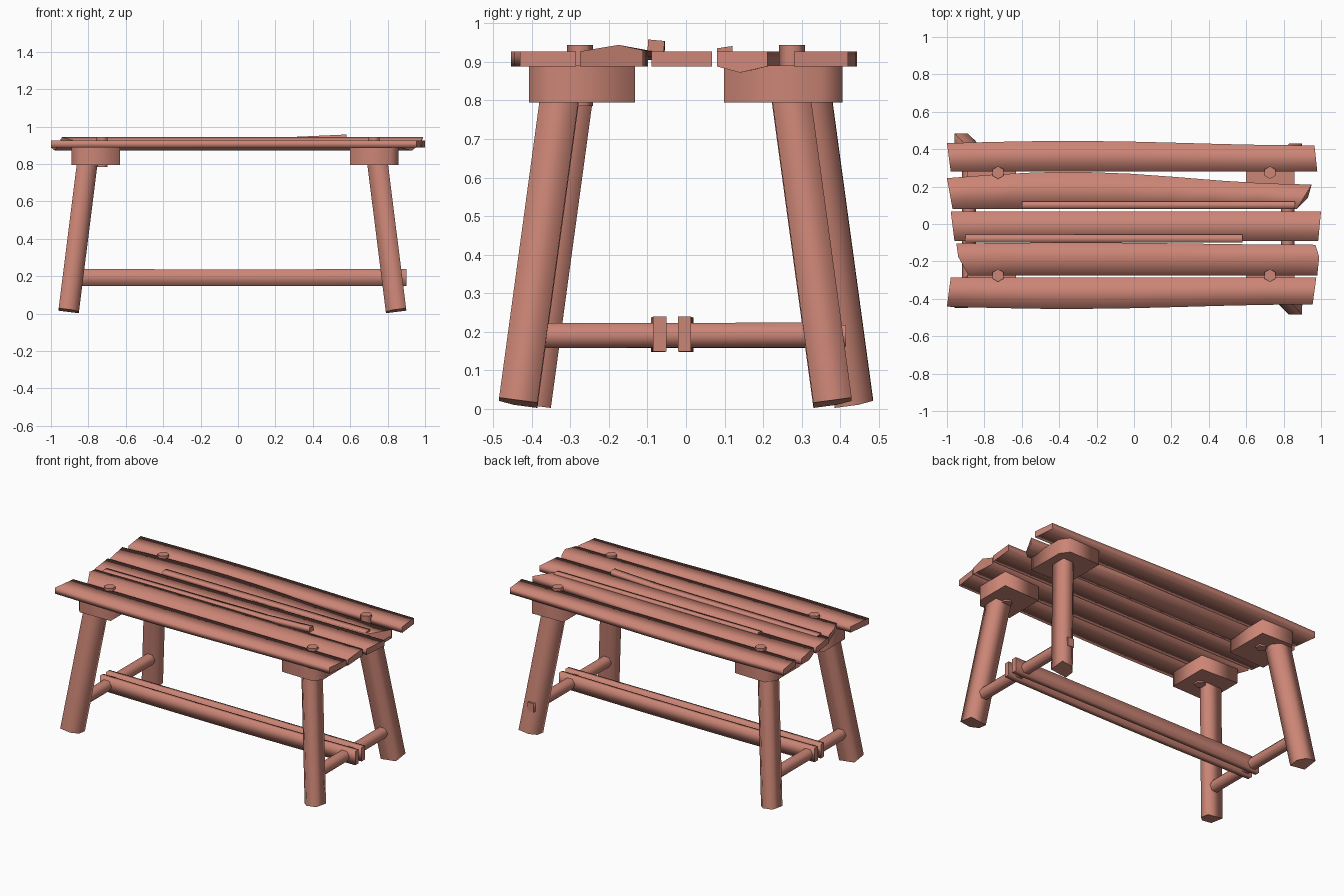
import bpy, bmesh, math
from mathutils import Vector

cube = bpy.data.objects.get("Cube")
if cube:
    bpy.data.objects.remove(cube, do_unlink=True)

WOOD = (0.6, 0.235, 0.18, 1)
wood = bpy.data.materials.new("reddish wood")
wood.use_nodes = True
wood.diffuse_color = WOOD
wood.node_tree.nodes["Principled BSDF"].inputs["Base Color"].default_value = WOOD


def loft(name, rings):
    """Skin rings of points: soft long sides, crisp flat end caps."""
    bm = bmesh.new()
    loops = [[bm.verts.new(p) for p in ring] for ring in rings]
    n = len(loops[0])
    for a, b in zip(loops, loops[1:]):
        for i in range(n):
            j = (i + 1) % n
            bm.faces.new((a[i], a[j], b[j], b[i])).smooth = True
    for cap in (loops[0], loops[-1]):
        for edge in bm.faces.new(cap).edges:
            edge.smooth = False
    bmesh.ops.recalc_face_normals(bm, faces=bm.faces)
    mesh = bpy.data.meshes.new(name)
    bm.to_mesh(mesh)
    bm.free()
    mesh.materials.append(wood)
    obj = bpy.data.objects.new(name, mesh)
    bpy.context.collection.objects.link(obj)
    return obj


def plank(name, section, steps=8):
    """Section points are (y, z, left x, right x, outward wave)."""
    rings = []
    for s in range(steps + 1):
        t = s / steps
        wave = math.sin(1.5 * math.pi * t)
        rings.append([(l + (r - l) * t, y + w * wave, z) for y, z, l, r, w in section])
    loft(name, rings)


def bar(name, start, end, section):
    """Straight bar along start-end; section is (sideways, up) pairs."""
    start, end = Vector(start), Vector(end)
    axis = (end - start).normalized()
    side = axis.cross(Vector((0, 0, 1))).normalized()
    up = side.cross(axis)
    loft(name, [[p + side * u + up * v for u, v in section] for p in (start, end)])


def ngon(sides, radius):
    return [(radius * math.cos(math.tau * i / sides), radius * math.sin(math.tau * i / sides))
            for i in range(sides)]


# Seat planks
LOW, TOP = 0.888, 0.927
plank("front_plank", [
    (-0.442, LOW, -1.0, 0.955, -0.012), (-0.442, TOP, -1.0, 0.955, -0.012),
    (-0.285, TOP, -0.98, 0.975, 0), (-0.285, LOW, -0.98, 0.975, 0)])
plank("front_inner_plank", [
    (-0.275, LOW, -0.885, 0.98, 0), (-0.275, TOP, -0.885, 0.98, 0),
    (-0.175, 0.944, -0.94, 0.99, 0), (-0.105, 0.93, -0.95, 0.97, 0.006),
    (-0.105, LOW, -0.95, 0.97, 0.006)])
plank("middle_plank", [
    (-0.09, LOW, -0.96, 0.985, 0), (-0.09, TOP, -0.96, 0.985, 0),
    (0.068, TOP, -0.98, 1.0, 0), (0.068, LOW, -0.98, 1.0, 0)])
plank("back_inner_plank", [
    (0.08, LOW, -0.97, 0.87, 0), (0.08, TOP, -0.97, 0.87, 0),
    (0.245, TOP, -1.0, 0.95, 0.034), (0.245, LOW, -1.0, 0.95, 0.034),
    (0.14, 0.872, -0.98, 0.93, 0)])
plank("back_plank", [
    (0.28, LOW, -0.98, 0.98, 0), (0.28, TOP, -0.98, 0.98, 0),
    (0.432, TOP, -1.0, 0.965, 0.012), (0.432, LOW, -1.0, 0.965, 0.012)])

# Loose wood strips lying on the seat
loft("back_strip", [[(x, 0.08, 0.915), (x, 0.08, 0.935), (x, 0.12, 0.941), (x, 0.12, 0.915)]
                    for x in (-0.6, 0.86)])
loft("front_strip", [[(x, -0.1, z - 0.03), (x, -0.098, z), (x, -0.055, z - 0.004), (x, -0.058, z - 0.032)]
                     for x, z in ((-0.9, 0.935), (0.25, 0.943), (0.58, 0.958))])

# Splayed legs: side, foot centre and blocks for each corner
CORNERS = {"front_left": (1, -1, 0.845, 0.435), "front_right": (-1, -1, 0.905, 0.4),
           "back_left": (1, 1, 0.845, 0.38), "back_right": (-1, 1, 0.905, 0.435)}
LEG = [(-0.055, -0.05), (0.055, -0.05), (0.055, 0.05), (-0.015, 0.05), (-0.055, 0.012)]
BLOCK = [(-0.13, -0.13), (0.13, -0.14), (0.13, 0.085), (0.09, 0.135), (-0.13, 0.13)]
for corner, (sx, sy, fx, fy) in CORNERS.items():
    foot = Vector((sx * fx, sy * fy, 0.016))
    head = foot + Vector((-sx * 0.108, -sy * 0.117, 0.86))
    axis = (head - foot).normalized()
    across = Vector((0, 1, 0)).cross(axis).normalized()
    along = axis.cross(across)
    loft(corner + "_leg", [[p + across * sx * u + along * sy * v for u, v in LEG]
                           for p in (foot, head)])
    bx, by = (0.728 if sx > 0 else -0.76), sy * (0.272 if sy < 0 else 0.255)
    loft(corner + "_block", [[(bx + sx * u, by + sy * v * (1.12 if sy > 0 else 1), z)
                              for u, v in BLOCK] for z in (0.795, 0.89)])
    # Peg running through plank and block
    loft(corner + "_peg", [[(sx * 0.727 + u, sy * 0.275 + v, z) for v, u in ngon(6, 0.034)]
                           for z in (0.785, 0.944)])

# Side stretchers joining front and back legs
ROUND = ngon(6, 0.037)
bar("left_stretcher", (0.822, -0.4, 0.19), (0.822, 0.36, 0.192), ROUND)
bar("right_stretcher", (-0.882, -0.37, 0.19), (-0.882, 0.41, 0.19), ROUND)
bar("left_tenon", (0.822, 0.36, 0.19), (0.822, 0.415, 0.19),
    [(-0.022, -0.028), (0.022, -0.028), (0.022, 0.028), (-0.022, 0.028)])

# Pair of long stretcher boards gripping the side stretchers
for name, y, bow in (("front_long_stretcher", -0.068, -0.006), ("back_long_stretcher", -0.004, 0.006)):
    rings = []
    for s in range(7):
        t = s / 6
        arc = math.sin(math.pi * t)
        x, mid, z = -0.93 + 1.83 * t, y + bow * arc, 0.194 - 0.002 * arc
        rings.append([(x, mid + a * 0.017, z + b * 0.045)
                      for a, b in ((-1, -1), (1, -1), (1, 1), (-1, 1))])
    loft(name, rings)
